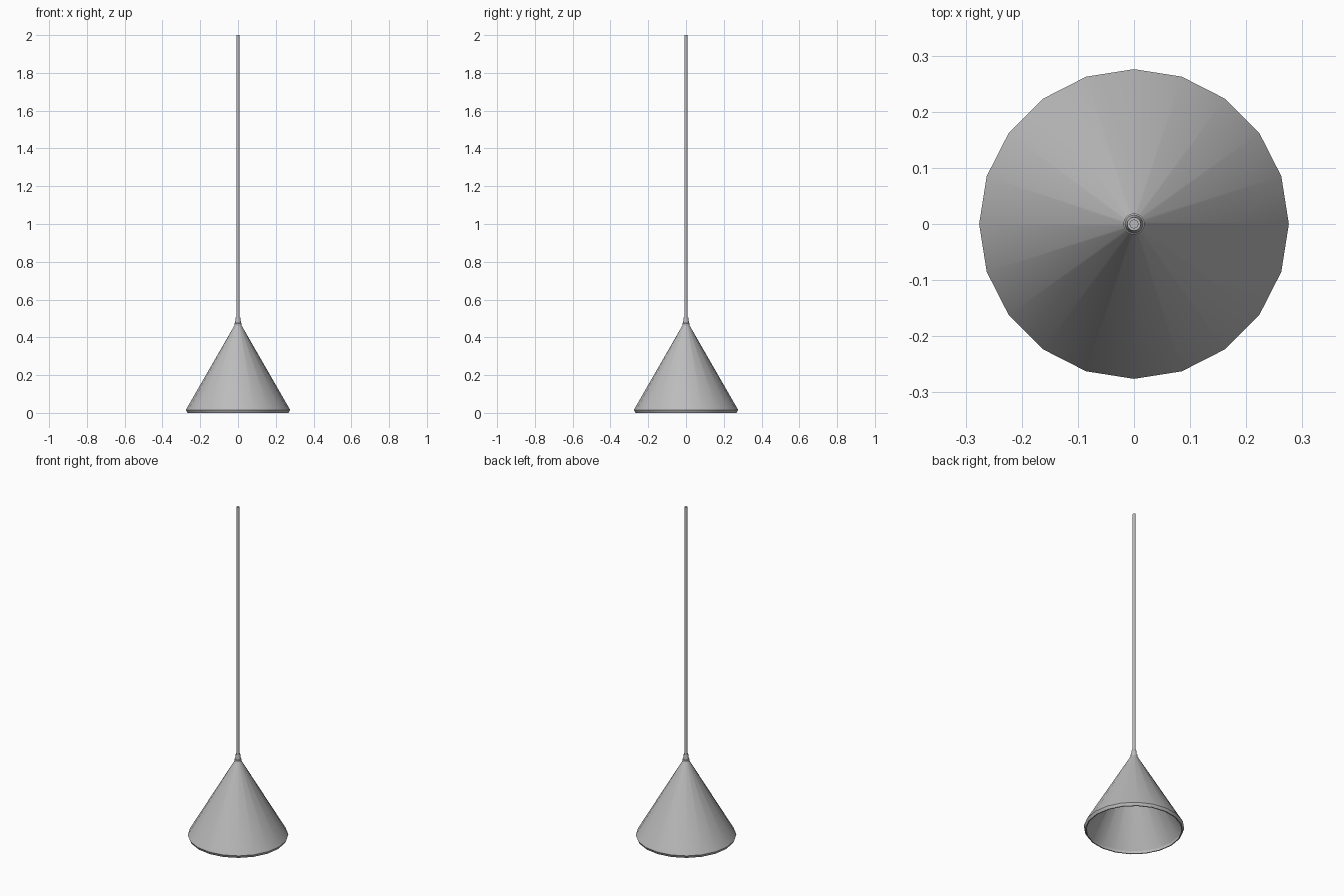
import bpy, bmesh
from math import cos, sin, tau, radians

cube = bpy.data.objects.get("Cube")
if cube:
    bpy.data.objects.remove(cube, do_unlink=True)

grey = bpy.data.materials.new("light grey metal")
grey.use_nodes = True
colour = (0.5, 0.5, 0.5, 1)
grey.diffuse_color = colour
grey.node_tree.nodes["Principled BSDF"].inputs["Base Color"].default_value = colour


def lathe(name, profile, sides, closed=False):
    """Spin (radius, z) points about z; open profiles get end caps."""
    bm = bmesh.new()
    rings = [[bm.verts.new((r * cos(tau * i / sides), r * sin(tau * i / sides), z))
              for i in range(sides)] for r, z in profile]
    pairs = list(zip(rings, rings[1:]))
    if closed:
        pairs.append((rings[-1], rings[0]))
    else:
        bm.faces.new(rings[0][::-1])
        bm.faces.new(rings[-1])
    for low, high in pairs:
        for i in range(sides):
            j = (i + 1) % sides
            bm.faces.new((low[i], low[j], high[j], high[i]))
    bmesh.ops.recalc_face_normals(bm, faces=bm.faces)
    mesh = bpy.data.meshes.new(name)
    bm.to_mesh(mesh)
    bm.free()
    mesh.materials.append(grey)
    obj = bpy.data.objects.new(name, mesh)
    bpy.context.collection.objects.link(obj)
    bpy.ops.object.select_all(action="DESELECT")
    obj.select_set(True)
    bpy.context.view_layer.objects.active = obj
    bpy.ops.object.shade_smooth_by_angle(angle=radians(30))
    return obj


# Hollow conical shade with a thin lip turned in at the bottom
lathe("shade", [(0.268, 0), (0.276, 0.016), (0.013, 0.473),
                (0.008, 0.462), (0.263, 0.016), (0.262, 0)], 20, closed=True)

# Stepped collar gripping the tip of the shade
lathe("collar", [(0.019, 0.452), (0.019, 0.474), (0.016, 0.476), (0.012, 0.505)], 20)

# Long hanging rod
lathe("rod", [(0.008, 0.47), (0.008, 2.0)], 16)
